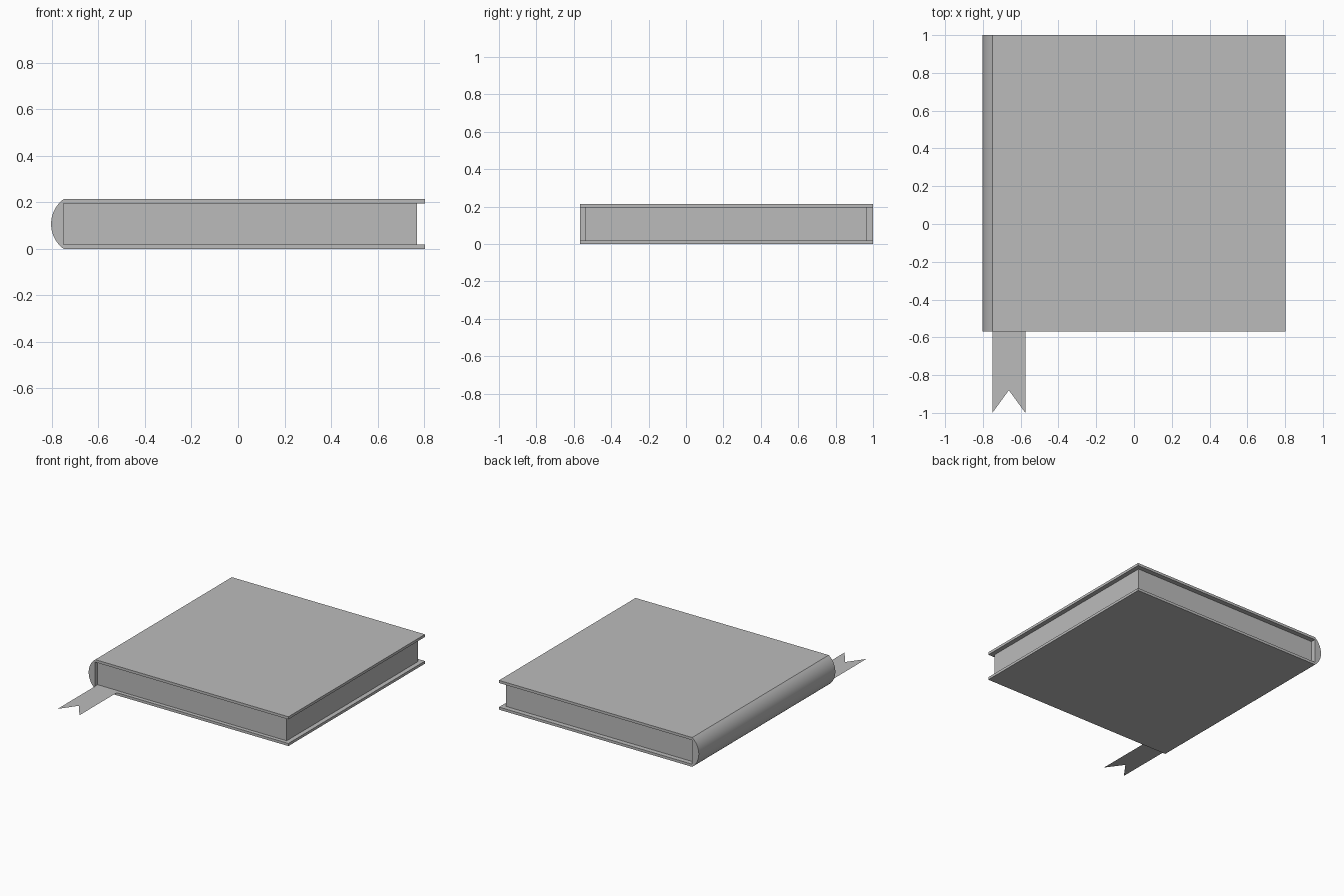
import bpy
import bmesh
import math

cube = bpy.data.objects.get("Cube")
if cube:
    bpy.data.objects.remove(cube, do_unlink=True)

# Shared dimensions
HEIGHT, BOARD = 0.213, 0.019
HINGE, EDGE = -0.75, 0.803
FRONT, BACK = -0.568, 1.0

grey = bpy.data.materials.new("plain grey")
grey.use_nodes = True
colour = (0.5, 0.5, 0.5, 1)
grey.diffuse_color = colour
grey.node_tree.nodes["Principled BSDF"].inputs["Base Color"].default_value = colour


def finish(name, bm):
    bmesh.ops.recalc_face_normals(bm, faces=bm.faces)
    mesh = bpy.data.meshes.new(name)
    bm.to_mesh(mesh)
    bm.free()
    mesh.materials.append(grey)
    obj = bpy.data.objects.new(name, mesh)
    bpy.context.collection.objects.link(obj)
    return obj


def box(name, low, high):
    bm = bmesh.new()
    bmesh.ops.create_cube(bm, size=1)
    for v in bm.verts:
        v.co = [a + (c + 0.5) * (b - a) for c, a, b in zip(v.co, low, high)]
    return finish(name, bm)


def flat_shape(bm, points):
    return bm.faces.new([bm.verts.new(p) for p in points])


# Cover boards and page block
box("bottom_cover", (HINGE, FRONT, 0), (EDGE, BACK, BOARD))
box("top_cover", (HINGE, FRONT, HEIGHT - BOARD), (EDGE, BACK, HEIGHT))
box("pages", (HINGE, -0.54, BOARD), (0.77, 0.965, HEIGHT - BOARD))

# Rounded spine: a circular segment extruded along the book
half, bulge, steps = HEIGHT / 2, EDGE + HINGE, 24
radius = (half ** 2 + bulge ** 2) / (2 * bulge)
sweep = math.asin(half / radius)
arc = []
for i in range(steps + 1):
    a = sweep * (2 * i / steps - 1)
    arc.append((-EDGE + radius * (1 - math.cos(a)), FRONT, half + radius * math.sin(a)))
bm = bmesh.new()
end = flat_shape(bm, arc)
side = bmesh.ops.extrude_face_region(bm, geom=[end])
new_verts = [g for g in side["geom"] if isinstance(g, bmesh.types.BMVert)]
bmesh.ops.translate(bm, verts=new_verts, vec=(0, BACK - FRONT, 0))
spine = finish("spine", bm)
bpy.context.view_layer.objects.active = spine
spine.select_set(True)
bpy.ops.object.shade_smooth_by_angle(angle=math.radians(30))
spine.select_set(False)

# Thin ribbon with a notched end, lying on the bottom cover
left, right, z = HINGE, -0.575, BOARD + 0.001
bm = bmesh.new()
flat_shape(bm, [(left, -0.53, z), (left, -1, z), ((left + right) / 2, -0.88, z),
                (right, -1, z), (right, -0.53, z)])
finish("bookmark_ribbon", bm)
